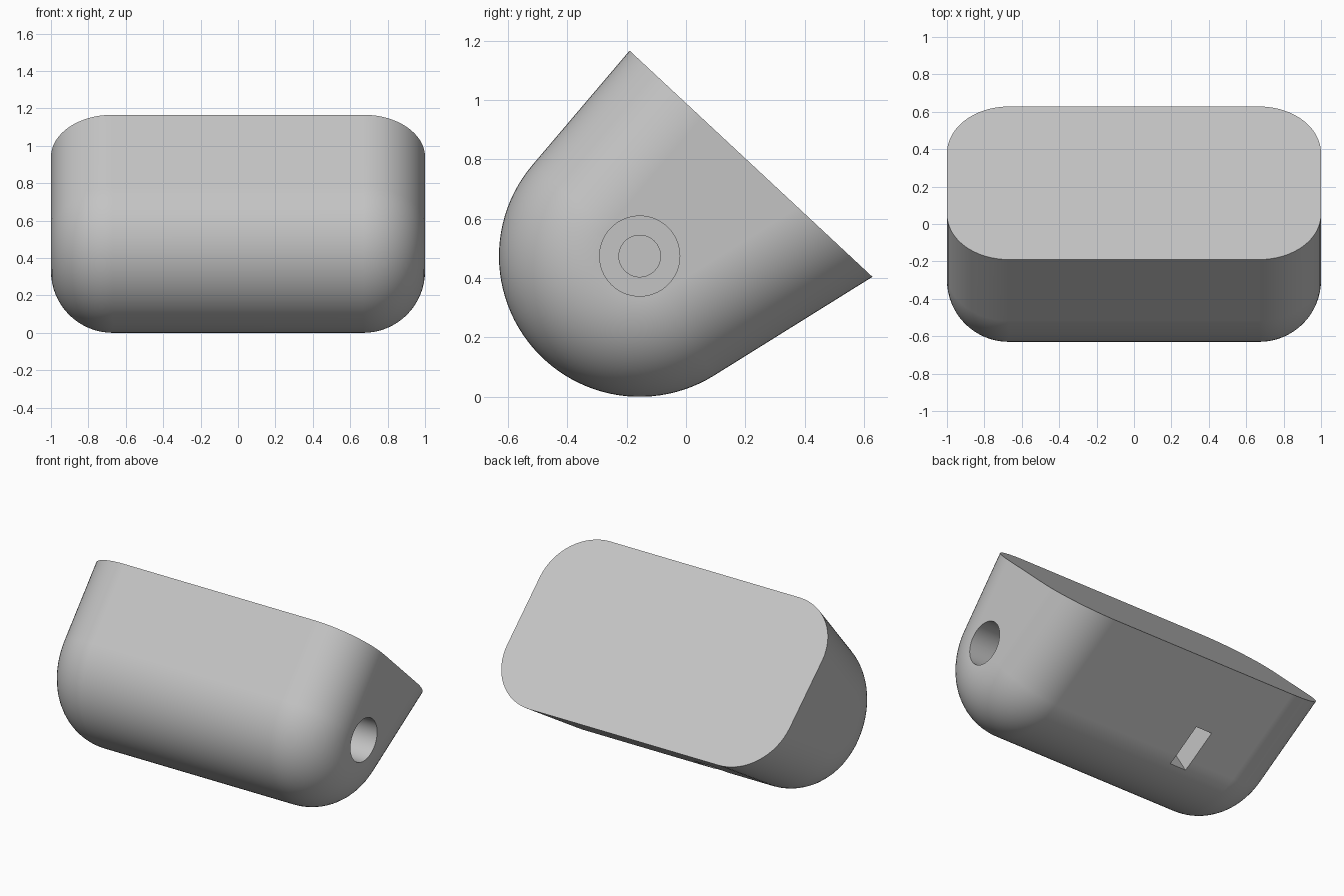
import bpy, bmesh
from math import pi, sin, cos, acos, radians
from mathutils import Vector, Matrix

cube = bpy.data.objects.get("Cube")
if cube:
    bpy.data.objects.remove(cube, do_unlink=True)

grey = bpy.data.materials.new("plain grey")
grey.use_nodes = True
GREY = (0.55, 0.55, 0.55, 1)
grey.diffuse_color = GREY
grey.node_tree.nodes["Principled BSDF"].inputs["Base Color"].default_value = GREY

# Side profile in (y, z): a round nose with two tangents up to a slanted cut
CENTRE = Vector((-0.156, 0.474))
RADIUS, FILLET, HALF = 0.474, 0.33, 1.0
front_tip, back_tip = Vector((-0.19, 1.166)), Vector((0.628, 0.404))
slant = (back_tip - front_tip).normalized()
cut_normal = Vector((-slant.y, slant.x))


def polar(a):
    return Vector((cos(a), sin(a)))


def tangent_angle(tip, side):
    """Angle of the circle point whose tangent runs through the tip."""
    d = tip - CENTRE
    return -d.angle_signed(Vector((1, 0))) * -1 + side * acos(RADIUS / d.length)


A0 = tangent_angle(front_tip, 1)
A1 = tangent_angle(back_tip, -1) + 2 * pi


def profile(inset, steps=48):
    """Profile moved inwards by inset, with both ends on the cut plane."""
    r = RADIUS - inset
    arc = [CENTRE + polar(A0 + (A1 - A0) * i / steps) * r for i in range(steps + 1)]

    def to_cut(p, direction):
        return p + direction * ((front_tip - p).dot(cut_normal) / direction.dot(cut_normal))
    return ([to_cut(arc[0], polar(A0 - pi / 2))] + arc
            + [to_cut(arc[-1], polar(A1 + pi / 2))])


def new_object(name, bm):
    bmesh.ops.recalc_face_normals(bm, faces=bm.faces)
    mesh = bpy.data.meshes.new(name)
    bm.to_mesh(mesh)
    bm.free()
    mesh.materials.append(grey)
    ob = bpy.data.objects.new(name, mesh)
    bpy.context.collection.objects.link(ob)
    return ob


# Body: profile lofted along x, with rounded ends
STEPS = 16
angles = [pi / 2 * i / STEPS for i in range(STEPS + 1)]
stations = [(-(HALF - FILLET + FILLET * sin(a)), FILLET * (1 - cos(a))) for a in reversed(angles)]
stations += [(-x, inset) for x, inset in reversed(stations)]
bm = bmesh.new()
rings = [[bm.verts.new((x, p.x, p.y)) for p in profile(inset)] for x, inset in stations]
for a, b in zip(rings, rings[1:]):
    for i in range(len(a) - 1):
        bm.faces.new((a[i], a[i + 1], b[i + 1], b[i]))
bm.faces.new(rings[0])
bm.faces.new(rings[-1])
bm.faces.new([r[0] for r in rings] + [r[-1] for r in reversed(rings)])
body = new_object("wedge_body", bm)


def cut(bm):
    """Subtract a temporary solid from the body."""
    cutter = new_object("cutter", bm)
    cutter.hide_render = True
    mod = body.modifiers.new("cut", 'BOOLEAN')
    mod.operation, mod.solver, mod.object = 'DIFFERENCE', 'EXACT', cutter
    bpy.context.view_layer.objects.active = body
    bpy.ops.object.modifier_apply(modifier=mod.name)
    bpy.data.objects.remove(cutter, do_unlink=True)


# Stepped bore in the left end
for radius, depth in ((0.135, 0.6), (0.07, 0.9)):
    bm = bmesh.new()
    place = (Matrix.Translation((HALF + 0.1 - (depth + 0.1) / 2, CENTRE.x, CENTRE.y))
             @ Matrix.Rotation(pi / 2, 4, 'Y'))
    bmesh.ops.create_cone(bm, cap_ends=True, segments=64, radius1=radius, radius2=radius,
                          depth=depth + 0.1, matrix=place)
    cut(bm)

# Slot in the underside, square to the surface
out, along = polar(A1), polar(A1 + pi / 2)
mid = CENTRE + out * RADIUS + along * 0.073
bm = bmesh.new()
place = (Matrix.Translation((-0.30, mid.x, mid.y)) @ Matrix.Rotation(A1 + pi / 2, 4, 'X')
         @ Matrix.Diagonal((0.115, 0.275, 0.6, 1)))
bmesh.ops.create_cube(bm, size=1, matrix=place)
cut(bm)

# Smooth shading with crisp edges
bpy.ops.object.select_all(action='DESELECT')
body.select_set(True)
bpy.context.view_layer.objects.active = body
bpy.ops.object.shade_smooth_by_angle(angle=radians(30))
weighted = body.modifiers.new("weighted_normals", 'WEIGHTED_NORMAL')
weighted.keep_sharp = True
